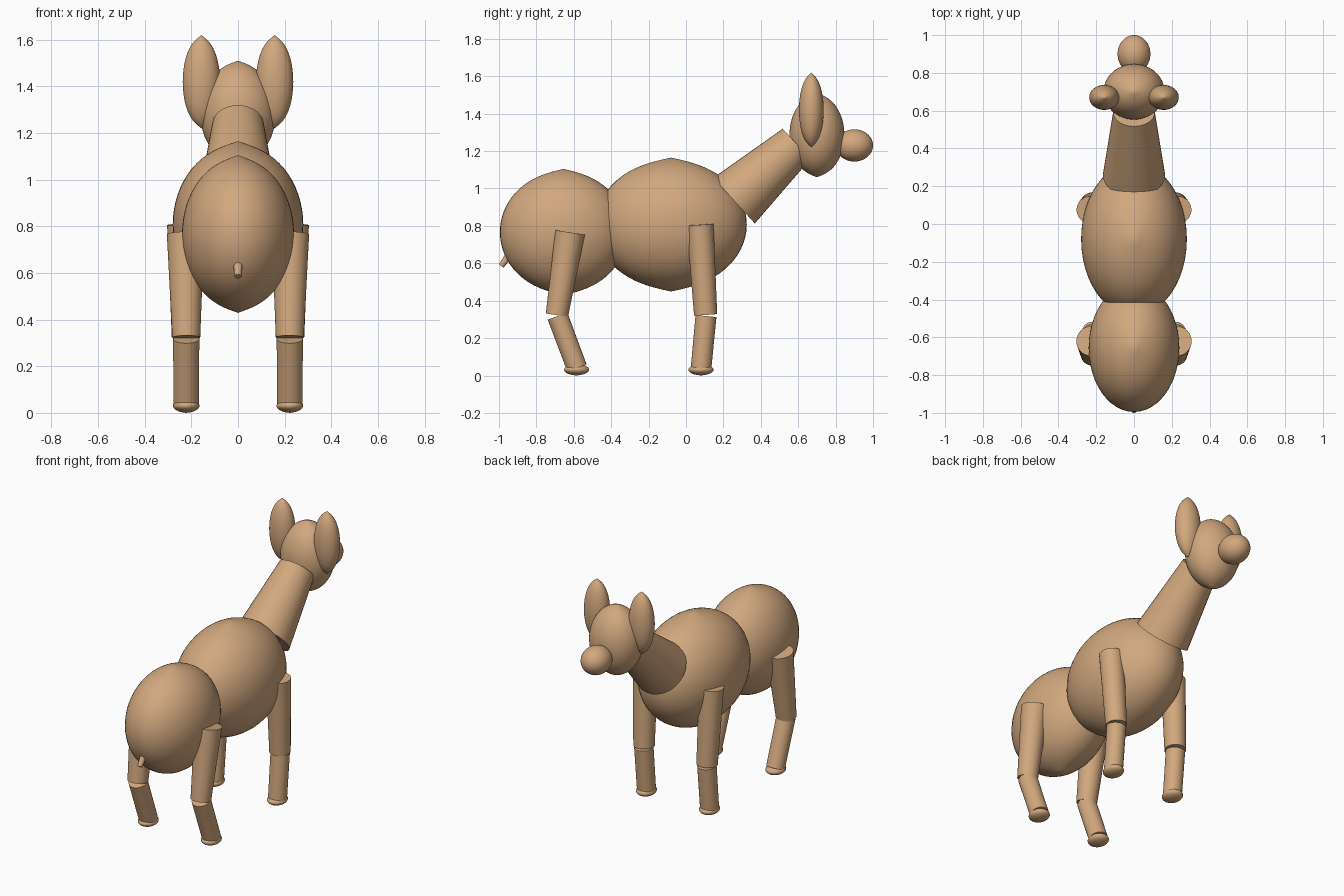
import bpy, bmesh, math
from mathutils import Vector

cube = bpy.data.objects.get("Cube")
if cube:
    bpy.data.objects.remove(cube, do_unlink=True)

tan = bpy.data.materials.new("tan_hide")
tan.use_nodes = True
tan.diffuse_color = (0.64, 0.39, 0.21, 1)
tan.node_tree.nodes["Principled BSDF"].inputs["Base Color"].default_value = tan.diffuse_color


def finish(name, bm, location):
    mesh = bpy.data.meshes.new(name)
    bm.to_mesh(mesh)
    bm.free()
    mesh.materials.append(tan)
    obj = bpy.data.objects.new(name, mesh)
    bpy.context.collection.objects.link(obj)
    obj.location = location
    bpy.ops.object.select_all(action="DESELECT")
    obj.select_set(True)
    bpy.context.view_layer.objects.active = obj
    bpy.ops.object.shade_smooth_by_angle(angle=math.radians(40))
    return obj


def blob(name, center, half_size, point=0.05):
    """Ellipsoid whose top and bottom come to a soft point."""
    bm = bmesh.new()
    bmesh.ops.create_uvsphere(bm, u_segments=48, v_segments=32, radius=1)
    for v in bm.verts:
        lat = math.asin(max(-1, min(1, v.co.z))) / (math.pi / 2)
        v.co.z = v.co.z * (1 - point) + math.copysign(point * abs(lat) ** 8, lat)
    bmesh.ops.scale(bm, vec=half_size, verts=bm.verts)
    return finish(name, bm, center)


def limb(name, start, end, r_start, r_end):
    """Capped tapered cylinder between two points."""
    start, end = Vector(start), Vector(end)
    axis = end - start
    bm = bmesh.new()
    bmesh.ops.create_cone(bm, cap_ends=True, segments=40, radius1=r_start,
                          radius2=r_end, depth=axis.length)
    obj = finish(name, bm, (start + end) / 2)
    obj.rotation_euler = axis.to_track_quat("Z", "Y").to_euler()
    return obj


# Torso, head and snout
blob("chest", (0, -0.08, 0.807), (0.28, 0.405, 0.358))
blob("rump", (0, -0.655, 0.767), (0.24, 0.34, 0.338))
blob("head", (0, 0.70, 1.285), (0.162, 0.147, 0.225))
blob("snout", (0, 0.90, 1.23), (0.087, 0.10, 0.086), point=0)

# Neck and tail
limb("neck", (0, 0.257, 0.935), (0, 0.591, 1.238), 0.165, 0.11)
limb("tail", (0, -0.93, 0.665), (0, -0.988, 0.585), 0.022, 0.015)

# Ears and legs on both sides
for side, s in (("left", 1), ("right", -1)):
    blob(side + "_ear", (s * 0.157, 0.67, 1.42), (0.08, 0.066, 0.2), point=0.07)

    limb(side + "_front_upper_leg", (s * 0.232, 0.075, 0.807), (s * 0.222, 0.105, 0.325), 0.072, 0.062)
    limb(side + "_front_lower_leg", (s * 0.222, 0.107, 0.318), (s * 0.222, 0.08, 0.035), 0.056, 0.055)
    blob(side + "_front_hoof", (s * 0.222, 0.08, 0.031), (0.057, 0.067, 0.031))

    limb(side + "_hind_upper_leg", (s * 0.225, -0.62, 0.765), (s * 0.222, -0.69, 0.323), 0.08, 0.06)
    limb(side + "_hind_lower_leg", (s * 0.222, -0.687, 0.318), (s * 0.222, -0.583, 0.04), 0.056, 0.055)
    blob(side + "_hind_hoof", (s * 0.222, -0.585, 0.031), (0.057, 0.067, 0.031))
